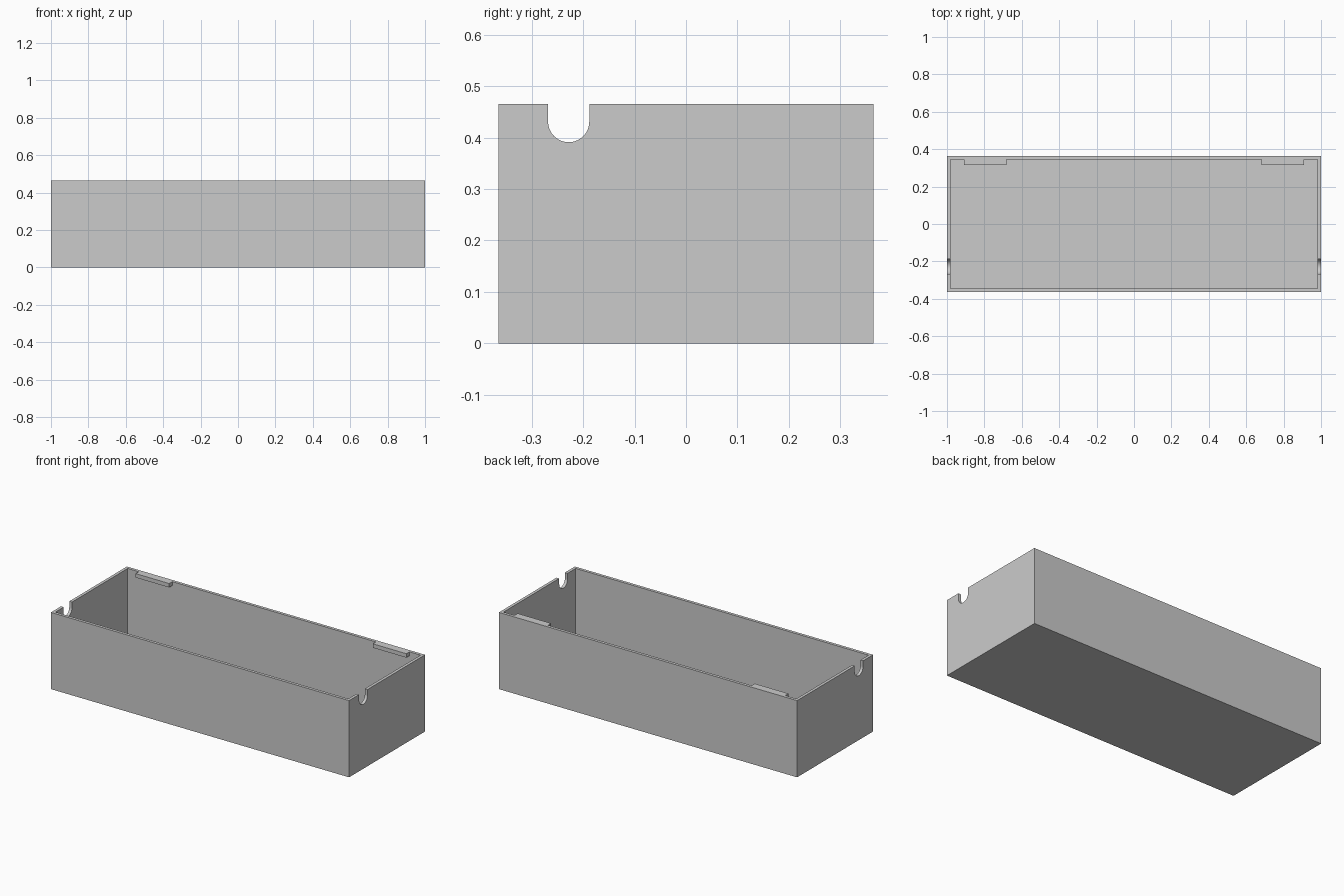
import bpy, bmesh, math
from mathutils import Vector

cube = bpy.data.objects.get("Cube")
if cube:
    bpy.data.objects.remove(cube, do_unlink=True)

X, Y, H = 1.0, 0.364, 0.465      # half length, half width, height
WALL, FLOOR = 0.018, 0.018

grey = bpy.data.materials.new("plain grey")
grey.use_nodes = True
color = (0.6, 0.6, 0.6, 1)
grey.diffuse_color = color
grey.node_tree.nodes["Principled BSDF"].inputs["Base Color"].default_value = color


def prism(name, outline, direction):
    """Extrude a flat outline along a direction into a closed solid."""
    bm = bmesh.new()
    face = bm.faces.new([bm.verts.new(p) for p in outline])
    top = bmesh.ops.extrude_face_region(bm, geom=[face])["geom"]
    bmesh.ops.translate(bm, vec=Vector(direction),
                        verts=[v for v in top if isinstance(v, bmesh.types.BMVert)])
    bmesh.ops.recalc_face_normals(bm, faces=bm.faces)
    mesh = bpy.data.meshes.new(name)
    bm.to_mesh(mesh)
    bm.free()
    mesh.materials.append(grey)
    obj = bpy.data.objects.new(name, mesh)
    bpy.context.collection.objects.link(obj)
    return obj


def box(name, x0, x1, y0, y1, z0, z1):
    outline = [(x0, y0, z0), (x1, y0, z0), (x1, y1, z0), (x0, y1, z0)]
    return prism(name, outline, (0, 0, z1 - z0))


def combine(target, other, operation):
    """Apply a boolean and remove the helper solid."""
    mod = target.modifiers.new(operation.lower(), 'BOOLEAN')
    mod.operation, mod.object, mod.solver = operation, other, 'EXACT'
    bpy.context.view_layer.objects.active = target
    bpy.ops.object.modifier_apply(modifier=mod.name)
    bpy.data.objects.remove(other, do_unlink=True)


# Open tray: outer block with a hollow cavity
tray = box("tray", -X, X, -Y, Y, 0, H)
combine(tray, box("cavity", -X + WALL, X - WALL, -Y + WALL, Y - WALL, FLOOR, H + 0.1),
        'DIFFERENCE')

# Two catch tabs flush with the rim on the back wall
for side in (-1, 1):
    x0, x1 = sorted((side * 0.683, side * 0.908))
    combine(tray, box("catch_tab", x0, x1, 0.316, Y - WALL / 2, H - 0.024, H), 'UNION')

# Round-bottomed notch through both end walls
radius, mid_y, mid_z, steps = 0.04, -0.228, 0.431, 32
arc = [math.pi + math.pi * i / steps for i in range(steps + 1)]
outline = [(-X - 0.1, mid_y + radius * math.cos(a), mid_z + radius * math.sin(a)) for a in arc]
outline += [(-X - 0.1, mid_y + radius, H + 0.1), (-X - 0.1, mid_y - radius, H + 0.1)]
combine(tray, prism("notch_cutter", outline, (2 * X + 0.2, 0, 0)), 'DIFFERENCE')

# Smooth notch curves, sharp corners elsewhere
bpy.ops.object.select_all(action='DESELECT')
tray.select_set(True)
bpy.context.view_layer.objects.active = tray
bpy.ops.object.shade_smooth_by_angle(angle=math.radians(30))
